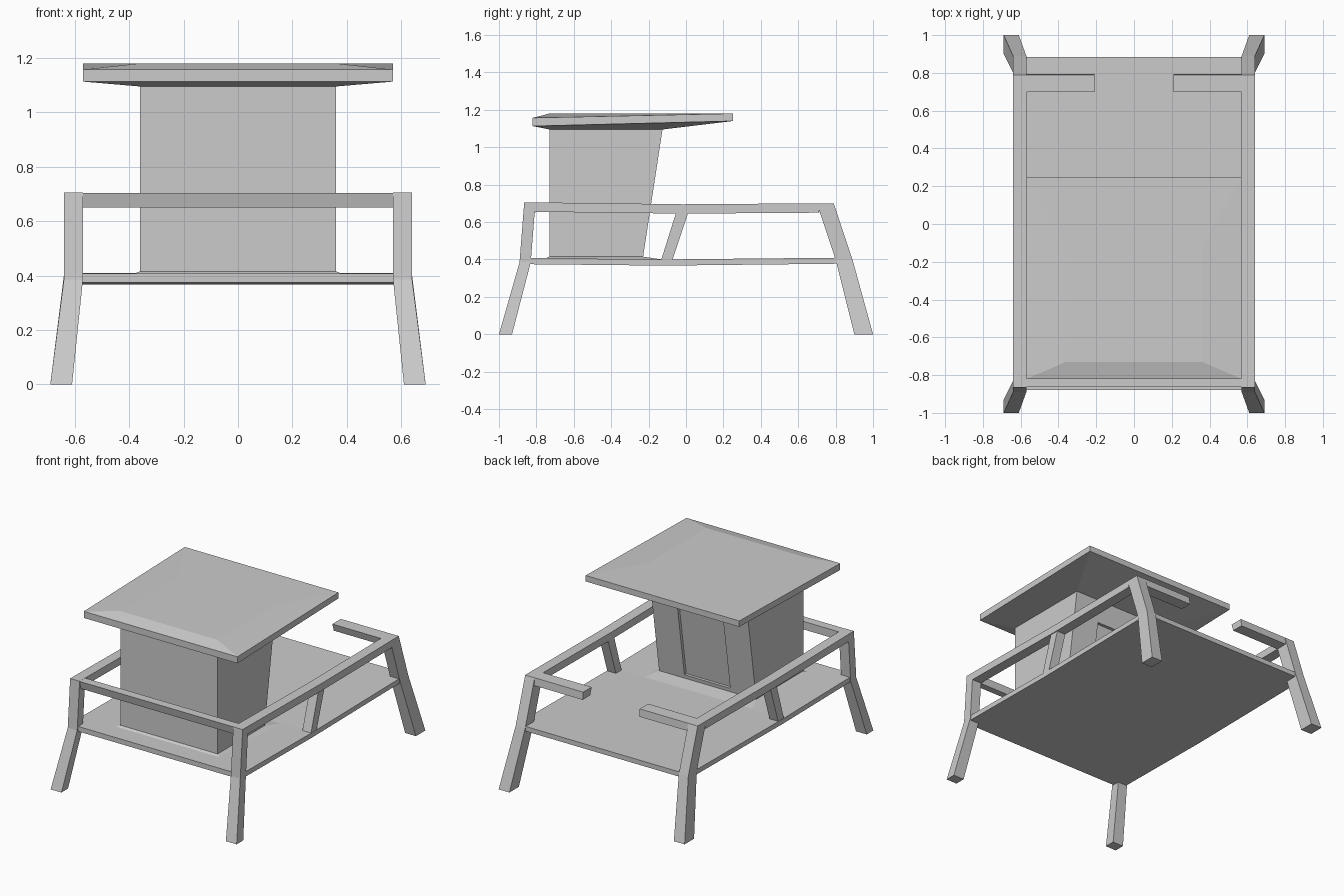
import bpy, bmesh

if "Cube" in bpy.data.objects:
    bpy.data.objects.remove(bpy.data.objects["Cube"])


def loft(name, rings, mirror=False):
    """Solid through a list of equal-length point rings, capped at both ends."""
    bm = bmesh.new()
    loops = [[bm.verts.new(p) for p in ring] for ring in rings]
    n = len(loops[0])
    for a, b in zip(loops, loops[1:]):
        for i in range(n):
            j = (i + 1) % n
            bm.faces.new((a[i], a[j], b[j], b[i]))
    bm.faces.new(loops[0])
    bm.faces.new(loops[-1])
    bmesh.ops.recalc_face_normals(bm, faces=bm.faces)
    me = bpy.data.meshes.new(name)
    bm.to_mesh(me)
    bm.free()
    ob = bpy.data.objects.new(name, me)
    bpy.context.collection.objects.link(ob)
    if mirror:
        ob.modifiers.new("mirror", 'MIRROR')
    return ob


def flat(x0, x1, y0, y1, z):
    """Horizontal rectangle ring."""
    return [(x0, y0, z), (x1, y0, z), (x1, y1, z), (x0, y1, z)]


def upright(x0, x1, y, z0, z1):
    """Rectangle ring facing along y."""
    return [(x0, y, z0), (x1, y, z0), (x1, y, z1), (x0, y, z1)]


# Splayed legs that bend at the deck and continue up as corner posts
loft("front_leg", [flat(.61, .69, -1.0, -.93, 0),
                   flat(.57, .64, -.89, -.83, .385),
                   flat(.57, .64, -.865, -.805, .705)], True)
loft("back_leg", [flat(.61, .69, .90, 1.0, 0),
                  flat(.57, .64, .80, .89, .40),
                  flat(.57, .64, .70, .79, .70)], True)

# Leaning middle posts
loft("middle_post", [flat(.57, .634, -.135, -.075, .39),
                     flat(.57, .634, -.05, .015, .66)], True)

# Railing: sides sag slightly, front is continuous, back has a gap
loft("side_rail", [upright(.57, .64, -.81, .655, .705),
                   upright(.57, .64, -.02, .645, .695),
                   upright(.57, .64, .71, .65, .70)], True)
loft("front_rail", [flat(-.575, .575, -.85, -.805, .65),
                    flat(-.575, .575, -.864, -.805, .704)])
loft("back_rail", [flat(.21, .575, .715, .795, .65),
                   flat(.21, .575, .70, .79, .70)], True)

# Deck slab
loft("deck", [upright(-.636, .636, -.88, .375, .408),
              upright(-.636, .636, -.12, .367, .40),
              upright(-.636, .636, .885, .378, .41)])

# Low apron flaring from the cabin base into the deck
loft("cabin_base", [flat(-.40, .40, -.76, -.13, .40),
                    flat(-.362, .362, -.73, -.23, .415)])


# Cabin with leaning back wall and recessed doorway
def wall_y(z):
    return -.23 + .105 * (z - .41) / .69


cabin = loft("cabin", [flat(-.36, .36, -.73, wall_y(.405), .405),
                       flat(-.36, .36, -.73, wall_y(1.11), 1.11)])
cutter = loft("door_cutter",
              [flat(-.17, .17, wall_y(z) - .02, wall_y(z) + .1, z) for z in (.44, .95)])
cut = cabin.modifiers.new("doorway", 'BOOLEAN')
cut.operation = 'DIFFERENCE'
cut.solver = 'EXACT'
cut.object = cutter
bpy.context.view_layer.objects.active = cabin
bpy.ops.object.modifier_apply(modifier=cut.name)
bpy.data.objects.remove(cutter)


# Roof: thin slab with edges slightly drooped from a flat centre
def roof_edge(zf, zb):
    return [(-.57, -.82, zf), (.57, -.82, zf), (.57, .25, zb), (-.57, .25, zb)]


loft("roof", [flat(-.36, .36, -.73, -.125, 1.095),
              roof_edge(1.113, 1.14),
              roof_edge(1.157, 1.18),
              flat(-.36, .36, -.73, -.125, 1.18)])
